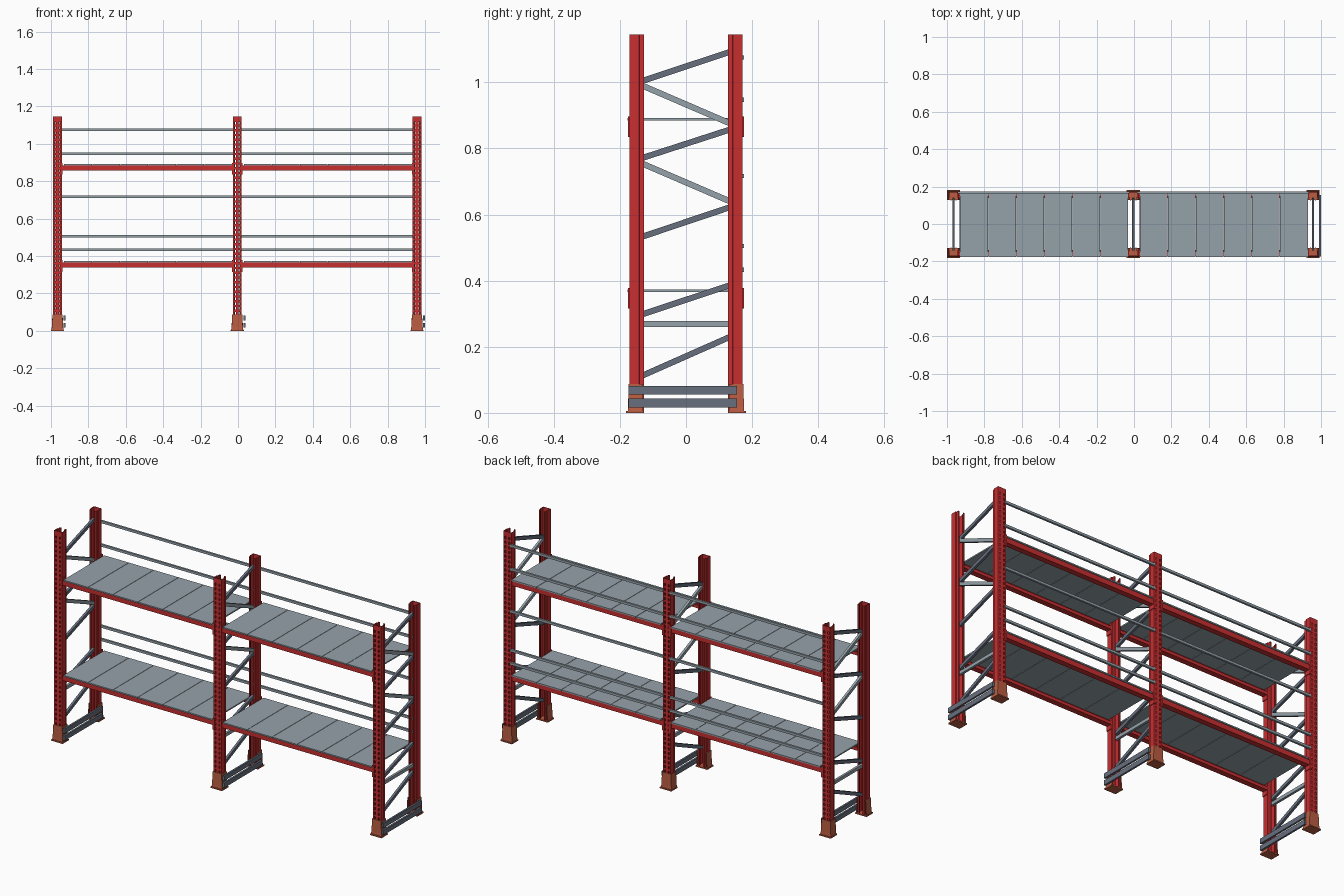
import bpy, bmesh, math
from mathutils import Matrix, Vector

if "Cube" in bpy.data.objects:
    bpy.data.objects.remove(bpy.data.objects["Cube"])


def material(name, rgb):
    m = bpy.data.materials.new(name)
    m.diffuse_color = (*rgb, 1)
    m.use_nodes = True
    m.node_tree.nodes["Principled BSDF"].inputs["Base Color"].default_value = m.diffuse_color
    return m


RED = material("red_paint", (0.58, 0.028, 0.03))
RUST = material("orange_brown_paint", (0.50, 0.11, 0.055))
LIGHT = material("light_steel", (0.30, 0.36, 0.40))
DARK = material("dark_steel", (0.135, 0.16, 0.21))


def finish(name, bm, mat):
    bmesh.ops.recalc_face_normals(bm, faces=bm.faces)
    me = bpy.data.meshes.new(name)
    bm.to_mesh(me)
    bm.free()
    me.materials.append(mat)
    ob = bpy.data.objects.new(name, me)
    bpy.context.collection.objects.link(ob)
    return ob


def add_box(bm, x0, x1, y0, y1, z0, z1):
    size = Matrix.Diagonal((x1 - x0, abs(y1 - y0), z1 - z0, 1))
    mid = Matrix.Translation(((x0 + x1) / 2, (y0 + y1) / 2, (z0 + z1) / 2))
    bmesh.ops.create_cube(bm, size=1, matrix=mid @ size)


def box(name, mat, *dims):
    bm = bmesh.new()
    add_box(bm, *dims)
    return finish(name, bm, mat)


def sheet(name, mat, rows, thick, is_hole=lambda row, col: False):
    """Bent sheet metal: rows of points joined by quads, with holes left out."""
    bm = bmesh.new()
    grid = [[bm.verts.new(p) for p in row] for row in rows]
    for r in range(len(grid) - 1):
        for c in range(len(grid[0]) - 1):
            if not is_hole(r, c):
                bm.faces.new((grid[r][c], grid[r][c + 1], grid[r + 1][c + 1], grid[r + 1][c]))
    ob = finish(name, bm, mat)
    mod = ob.modifiers.new("thickness", "SOLIDIFY")
    mod.thickness = thick
    mod.offset = 0
    return ob


HEIGHT = 1.145
FRAMES = {"left": -0.965, "middle": -0.004, "right": 0.957}
SIDES = {"front": 1, "rear": -1}

# upright section: perforated face, full width sides, stepped flange and lips
half = [(0.008, -0.170), (0.016, -0.170), (0.0228, -0.170), (0.0228, -0.143),
        (0.0185, -0.142), (0.0185, -0.128), (0.011, -0.128)]
SECTION = [(-x, y) for x, y in reversed(half)] + half
HOLE_COLS = (len(half) - 2, len(half))
pitch = 0.0254
LEVELS = [0.004]
for i in range(44):
    LEVELS += [0.012 + i * pitch, 0.025 + i * pitch]
LEVELS.append(HEIGHT)

# braces: height at the front post, height at the rear post, colour
BRACES = [(0.115, 0.227, DARK), (0.269, 0.269, LIGHT), (0.300, 0.384, DARK),
          (0.535, 0.620, DARK), (0.752, 0.643, LIGHT), (0.773, 0.855, DARK),
          (0.988, 0.879, LIGHT), (1.006, 1.090, DARK)]

for fname, fx in FRAMES.items():
    for sname, s in SIDES.items():
        tag = f"{fname}_{sname}"
        # upright post
        sheet(tag + "_post", RED,
              [[(fx + x, s * y, z) for x, y in SECTION] for z in LEVELS], 0.0025,
              lambda r, c: r % 2 == 1 and c in (HOLE_COLS[0] + 0, HOLE_COLS[1] + 0))
        # tapered boot around the foot
        boot = [[(fx + sx * w, s * y, z) for sx, y in
                 ((-1, -0.130), (-1, yo), (1, yo), (1, -0.130))]
                for w, yo, z in ((0.031, -0.175, 0.004), (0.029, -0.174, 0.02), (0.0255, -0.173, 0.088))]
        sheet(tag + "_boot", RUST, boot, 0.003)
        # floor plate
        box(tag + "_floor_plate", RUST, fx - 0.035, fx + 0.035,
            min(s * -0.182, s * -0.127), max(s * -0.182, s * -0.127), 0, 0.006)

    # lattice braces
    for i, (za, zb, mat) in enumerate(BRACES):
        bm = bmesh.new()
        a, b = Vector((0, -0.127, za)), Vector((0, 0.126, zb))
        d = (b - a).normalized()
        a, b = a - d * 0.012, b + d * 0.012
        t = Matrix.Translation((a + b) / 2 + Vector((fx, 0, 0)))
        rot = Matrix.Rotation(math.atan2(d.z, d.y), 4, "X")
        bmesh.ops.create_cube(bm, size=1, matrix=t @ rot @ Matrix.Diagonal((0.013, (b - a).length, 0.018, 1)))
        finish(f"{fname}_brace_{i}", bm, mat)

    # low impact guard, two rails
    for i, (z0, z1) in enumerate(((0.017, 0.043), (0.055, 0.081))):
        box(f"{fname}_guard_rail_{i}", DARK, fx + 0.033, fx + 0.043, -0.174, 0.154, z0, z1)

SHELVES = {"lower": 0.366, "upper": 0.885}
BAYS = {"left": (FRAMES["left"], FRAMES["middle"], -0.93),
        "right": (FRAMES["middle"], FRAMES["right"], 0.03)}

for bname, (xa, xb, deck_x) in BAYS.items():
    x0, x1 = xa + 0.0235, xb - 0.0235
    for level, z in SHELVES.items():
        for sname, s in SIDES.items():
            tag = f"{bname}_{level}_{sname}"
            # stepped load beam
            prof = [(-0.170, z - 0.027), (-0.140, z - 0.027), (-0.140, z - 0.010),
                    (-0.150, z - 0.010), (-0.150, z), (-0.170, z)]
            bm = bmesh.new()
            face = bm.faces.new([bm.verts.new((x0, s * y, h)) for y, h in prof])
            ext = bmesh.ops.extrude_face_region(bm, geom=[face])["geom"]
            bmesh.ops.translate(bm, vec=(x1 - x0, 0, 0),
                                verts=[v for v in ext if isinstance(v, bmesh.types.BMVert)])
            finish(tag + "_beam", bm, RED)
            # hooked end brackets: a side plate plus a lip on the post face
            bm = bmesh.new()
            for xe, k in ((x0, 1), (x1, -1)):
                for w0, w1, ya, yb in ((0, 0.004, -0.175, -0.140), (-0.009, 0.004, -0.175, -0.171)):
                    e = sorted((xe + k * w0, xe + k * w1))
                    add_box(bm, *e, s * ya, s * yb, z - 0.05, z + 0.012)
            finish(tag + "_beam_brackets", bm, RED)
        # six deck panels with narrow seams
        for i in range(6):
            px = deck_x + i * 0.15
            box(f"{bname}_{level}_deck_panel_{i}", LIGHT, px + 0.001, px + 0.149,
                -0.177, 0.175, z, z + 0.007)
    # rear safety bars
    for i, z in enumerate((0.433, 0.505, 0.717, 0.947, 1.075)):
        box(f"{bname}_rear_bar_{i}", LIGHT, x0 - 0.004, x1 + 0.004, 0.164, 0.175, z - 0.0065, z + 0.0065)
